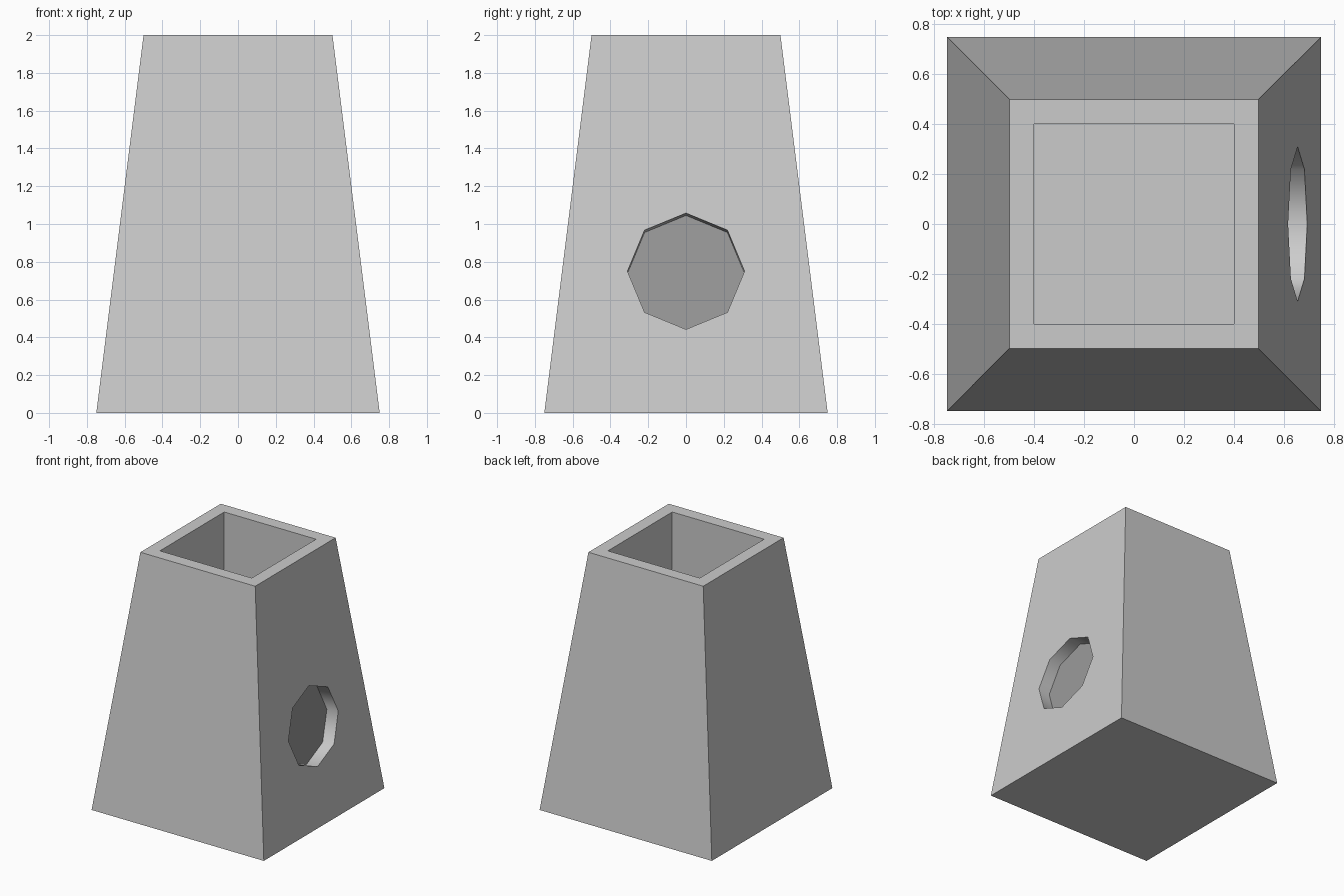
import bpy, bmesh, math
from mathutils import Matrix

if "Cube" in bpy.data.objects:
    bpy.data.objects.remove(bpy.data.objects["Cube"])

TILT = math.atan(0.125)  # slope of the side walls


def add_mesh(name, bm):
    mesh = bpy.data.meshes.new(name)
    bm.to_mesh(mesh)
    bm.free()
    obj = bpy.data.objects.new(name, mesh)
    bpy.context.collection.objects.link(obj)
    return obj


def on_right_wall(depth):
    """Frame on the right wall, z pointing out along its normal."""
    return (Matrix.Translation((0.656, 0, 0.75))
            @ Matrix.Rotation(math.pi / 2 - TILT, 4, 'Y')
            @ Matrix.Translation((0, 0, -depth)))


# Tapered tower with a square shaft sunk into its top
bm = bmesh.new()
bmesh.ops.create_cube(bm, size=1, matrix=Matrix.Diagonal((1.5, 1.5, 2, 1)))
bmesh.ops.translate(bm, vec=(0, 0, 1), verts=bm.verts)
top = max(bm.faces, key=lambda f: f.calc_center_median().z)
bmesh.ops.scale(bm, vec=(2 / 3, 2 / 3, 1), verts=top.verts)
bmesh.ops.inset_region(bm, faces=[top], thickness=0.1, use_even_offset=True)
shaft = bmesh.ops.extrude_face_region(bm, geom=[top])
bmesh.ops.translate(bm, vec=(0, 0, -1),
                    verts=[v for v in shaft['geom'] if isinstance(v, bmesh.types.BMVert)])
if top.is_valid:
    bmesh.ops.delete(bm, geom=[top], context='FACES_ONLY')
bmesh.ops.recalc_face_normals(bm, faces=bm.faces)
tower = add_mesh("tower", bm)

# Octagonal window recess, square to the sloping right wall
bm = bmesh.new()
bmesh.ops.create_cone(bm, cap_ends=True, segments=8, radius1=0.31, radius2=0.31,
                      depth=0.204, matrix=on_right_wall(0))
cutter = add_mesh("window_cutter", bm)
cutter.hide_render = True
cut = tower.modifiers.new("window", 'BOOLEAN')
cut.operation = 'DIFFERENCE'
cut.solver = 'EXACT'
cut.object = cutter
bpy.context.view_layer.objects.active = tower
tower.select_set(True)
bpy.ops.object.modifier_apply(modifier=cut.name)
bpy.data.objects.remove(cutter)
bpy.ops.object.shade_smooth_by_angle(angle=math.radians(50))

# Dark pane at the back of the recess
bm = bmesh.new()
bmesh.ops.create_circle(bm, cap_ends=True, segments=8, radius=0.31,
                        matrix=on_right_wall(0.1))
pane = add_mesh("window_pane", bm)
dark = bpy.data.materials.new("dark_pane")
dark.diffuse_color = (0.32, 0.32, 0.32, 1)
dark.use_nodes = True
dark.node_tree.nodes["Principled BSDF"].inputs["Base Color"].default_value = dark.diffuse_color
pane.data.materials.append(dark)
